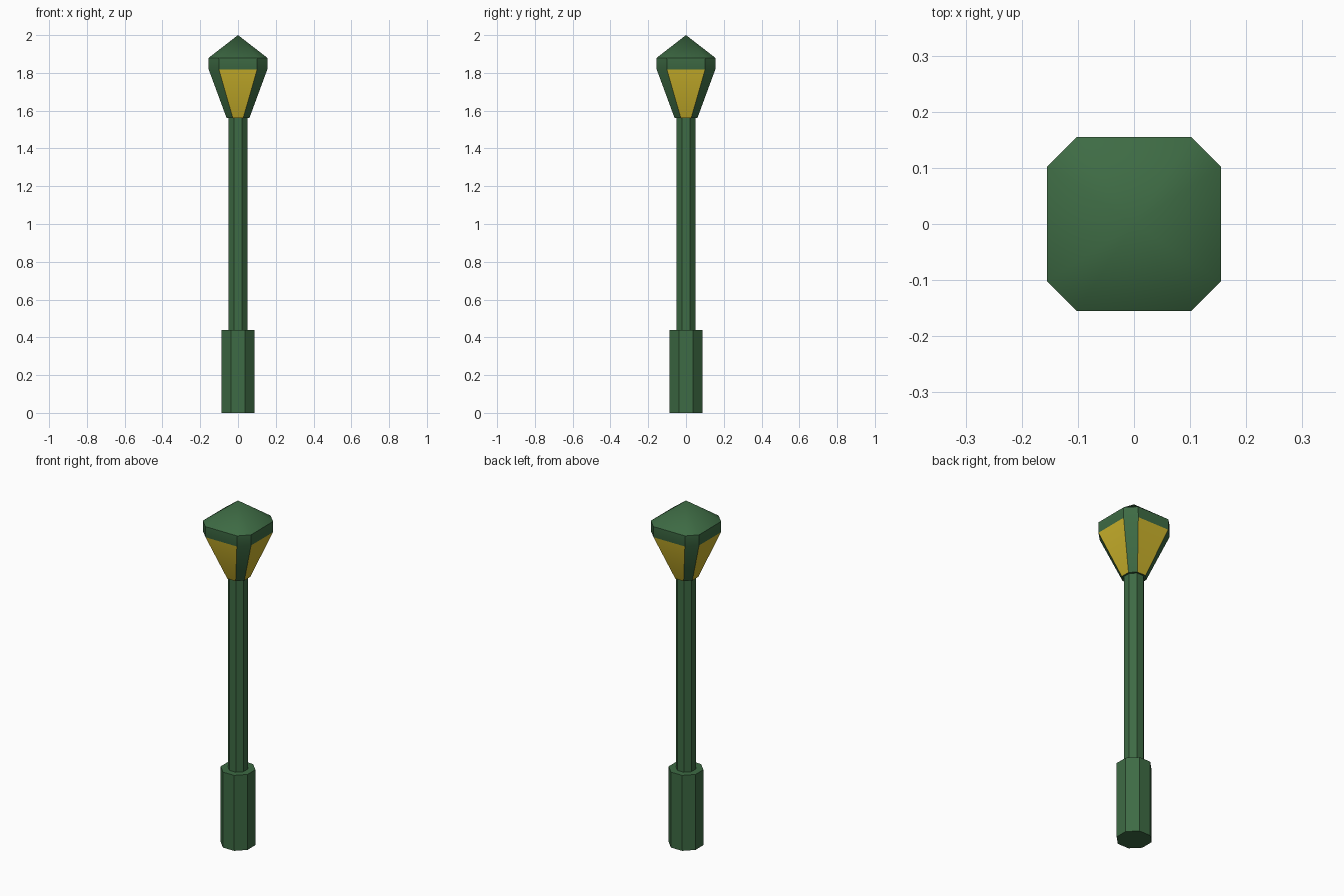
import bpy, bmesh, math

cube = bpy.data.objects.get("Cube")
if cube:
    bpy.data.objects.remove(cube, do_unlink=True)


def make_material(name, rgb):
    mat = bpy.data.materials.new(name)
    mat.use_nodes = True
    mat.diffuse_color = (*rgb, 1)
    mat.node_tree.nodes["Principled BSDF"].inputs["Base Color"].default_value = (*rgb, 1)
    return mat


green = make_material("dark_green_paint", (0.048, 0.147, 0.058))
yellow = make_material("yellow_glass", (0.6, 0.45, 0.025))
REGULAR = math.tan(math.pi / 8)


def octagon(bm, half, flat, z):
    """Ring of a square with cut corners; flat is half of each straight side."""
    pts = []
    for k in range(4):
        c, s = round(math.cos(k * math.pi / 2)), round(math.sin(k * math.pi / 2))
        for x, y in ((half, -flat), (half, flat)):
            pts.append(bm.verts.new((x * c - y * s, x * s + y * c, z)))
    return pts


def loft(name, rings, apex=None, glass_band=None):
    bm = bmesh.new()
    loops = [octagon(bm, *r) for r in rings]
    bm.faces.new(loops[0][::-1])
    for level, (low, high) in enumerate(zip(loops, loops[1:])):
        for i in range(8):
            j = (i + 1) % 8
            face = bm.faces.new((low[i], low[j], high[j], high[i]))
            # the four straight sides of the glazed level are panes
            if level == glass_band and i % 2 == 0:
                face.material_index = 1
    if apex is None:
        bm.faces.new(loops[-1])
    else:
        tip = bm.verts.new((0, 0, apex))
        for i in range(8):
            bm.faces.new((loops[-1][i], loops[-1][(i + 1) % 8], tip))
    mesh = bpy.data.meshes.new(name)
    bm.to_mesh(mesh)
    bm.free()
    mesh.materials.append(green)
    mesh.materials.append(yellow)
    obj = bpy.data.objects.new(name, mesh)
    bpy.context.collection.objects.link(obj)
    return obj


def post(name, half, bottom, top):
    return loft(name, [(half, half * REGULAR, bottom), (half, half * REGULAR, top)])


# Octagonal foot and pole
post("base", 0.087, 0, 0.44)
post("pole", 0.05, 0.44, 1.565)

# Tapered glazed head, rim band and pointed roof
lantern = loft("lantern",
               [(0.06, 0.027, 1.56), (0.155, 0.101, 1.818), (0.155, 0.102, 1.88)],
               apex=2.0, glass_band=0)
bpy.ops.object.select_all(action="DESELECT")
lantern.select_set(True)
bpy.context.view_layer.objects.active = lantern
bpy.ops.object.shade_smooth_by_angle(angle=math.radians(30))
